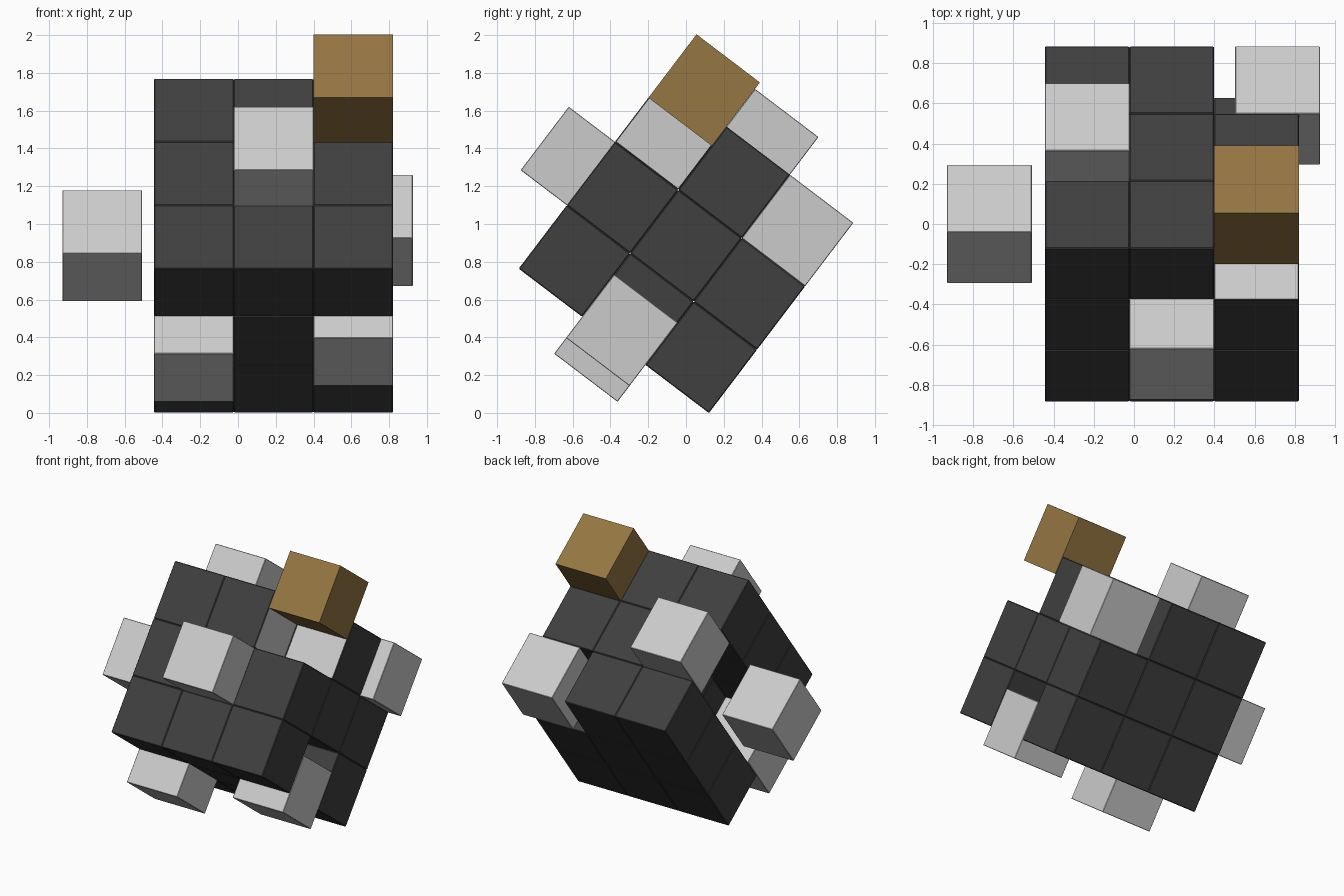
import bpy, math
from mathutils import Matrix, Vector

if "Cube" in bpy.data.objects:
    bpy.data.objects.remove(bpy.data.objects["Cube"])

S = 0.4215                      # cell size
TILT = Matrix.Translation((0.188, 0, 0.885)) @ Matrix.Rotation(math.radians(-37.2), 4, 'X')


def material(name, rgb):
    m = bpy.data.materials.new(name)
    m.diffuse_color = (*rgb, 1)
    m.use_nodes = True
    m.node_tree.nodes["Principled BSDF"].inputs["Base Color"].default_value = m.diffuse_color
    return m


DARK = material("dark", (0.05, 0.05, 0.05))
LIGHT = material("light", (0.8, 0.8, 0.8))
GOLD = material("gold", (0.30, 0.18, 0.055))


def block(name, cell, shift, mat, bevel=0.005):
    bpy.ops.mesh.primitive_cube_add(size=S)
    ob = bpy.context.object
    ob.name = name
    ob.matrix_world = TILT @ Matrix.Translation(Vector(cell) * S + Vector(shift))
    if mat:
        ob.data.materials.append(mat)
    if bevel:
        mod = ob.modifiers.new("soft_edge", 'BEVEL')
        mod.width = bevel
        mod.segments = 1
    return ob


# Blocks slid out of the grid: cell -> offset in tilted axes
pulled = {
    (1, -1, 1): (0, 0, 0.293),
    (0, -1, 0): (0, -0.307, 0),
    (1, 0, -1): (0, 0, -0.14),
    (-1, 0, -1): (0, 0, -0.245),
    (-1, 0, 1): (0, 0, 0.25),
    (1, 1, 1): (0.105, 0, 0),
    (-1, 0, 0): (-0.486, 0, 0),
}
gold_cell = Vector((1, -1, 1))

for i in (-1, 0, 1):
    for j in (-1, 0, 1):
        for k in (-1, 0, 1):
            cell = (i, j, k)
            if Vector(cell) == gold_cell:
                block("gold_corner_block", cell, pulled[cell], GOLD, 0)
            elif cell in pulled:
                block("light_block", cell, pulled[cell], None, 0.003)
            else:
                ob = block("dark_block", cell, (0, 0, 0), DARK)
                # Light socket faces around the gold corner
                to_gold = gold_cell - Vector(cell)
                if abs(to_gold.length - 1) < 0.01:
                    ob.data.materials.append(LIGHT)
                    ob.modifiers["soft_edge"].material = 0
                    for f in ob.data.polygons:
                        if f.normal.dot(to_gold) > 0.9:
                            f.material_index = 1
